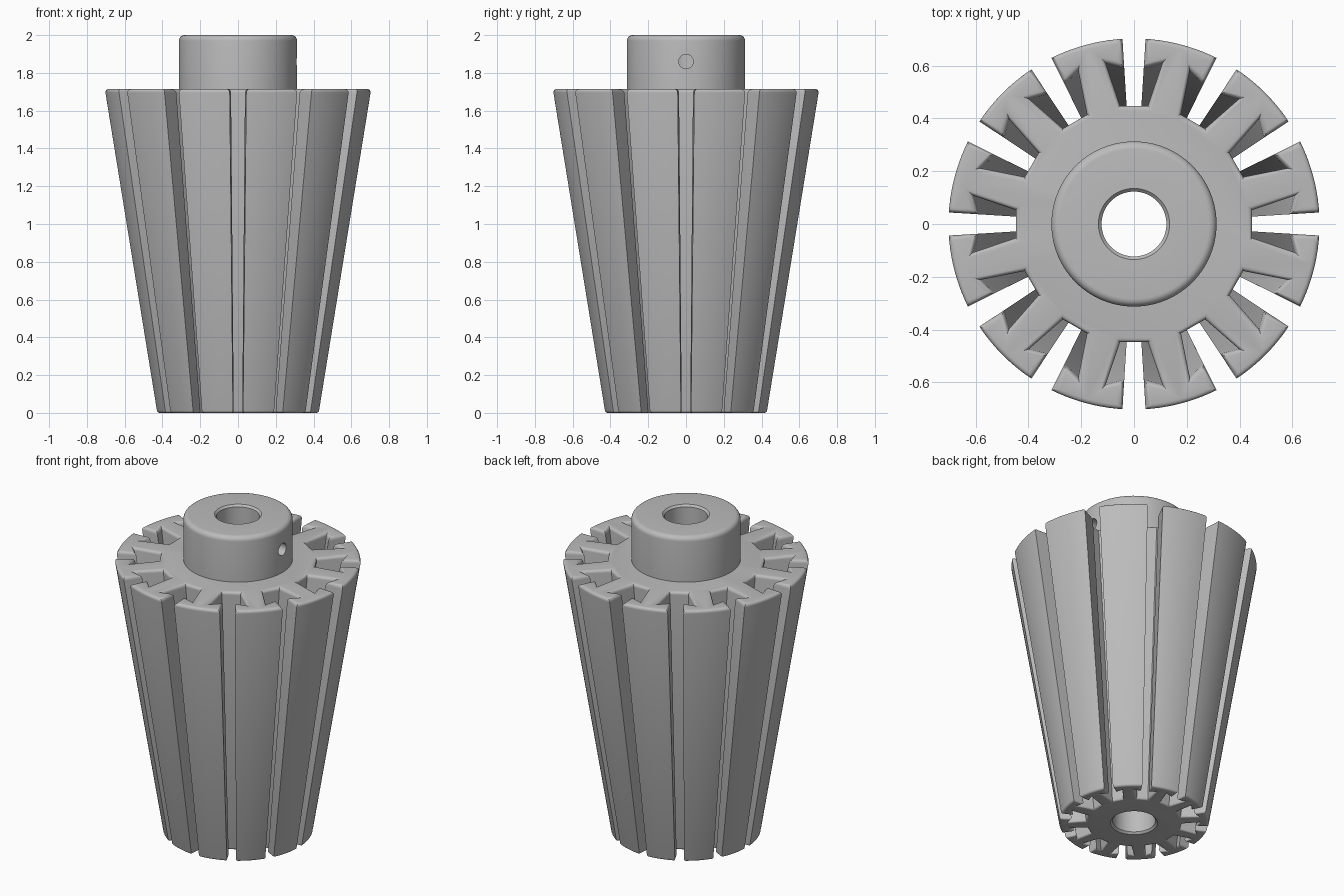
import bpy
import bmesh
from math import sin, cos, pi, radians, atan2, hypot
from mathutils import Matrix

TEETH = 12
TOP_Z = 1.715      # height of the tapered body
TAPER = 0.606      # lower section size relative to the upper one

if "Cube" in bpy.data.objects:
    bpy.data.objects.remove(bpy.data.objects["Cube"])

steel = bpy.data.materials.new("grey_steel")
steel.use_nodes = True
steel.diffuse_color = (0.5, 0.5, 0.5, 1)
steel.node_tree.nodes["Principled BSDF"].inputs["Base Color"].default_value = (0.5, 0.5, 0.5, 1)


def finish(bm, name):
    bmesh.ops.recalc_face_normals(bm, faces=bm.faces)
    mesh = bpy.data.meshes.new(name)
    bm.to_mesh(mesh)
    bm.free()
    mesh.materials.append(steel)
    obj = bpy.data.objects.new(name, mesh)
    bpy.context.collection.objects.link(obj)
    return obj


def lathe(name, profile, steps=96):
    """Spin a (radius, z) profile that starts and ends on the z axis."""
    bm = bmesh.new()
    verts = [bm.verts.new((r, 0, z)) for r, z in profile]
    edges = [bm.edges.new(pair) for pair in zip(verts, verts[1:])]
    bmesh.ops.spin(bm, geom=verts + edges, cent=(0, 0, 0), axis=(0, 0, 1),
                   angle=2 * pi, steps=steps)
    bmesh.ops.remove_doubles(bm, verts=bm.verts, dist=1e-5)
    return finish(bm, name)


def select_only(obj):
    bpy.ops.object.select_all(action='DESELECT')
    obj.select_set(True)
    bpy.context.view_layer.objects.active = obj


def cut(obj, cutter):
    mod = obj.modifiers.new("cut", 'BOOLEAN')
    mod.operation = 'DIFFERENCE'
    mod.solver = 'EXACT'
    mod.object = cutter
    select_only(obj)
    bpy.ops.object.modifier_apply(modifier=mod.name)


def tooth_section():
    """Outline of one T-shaped tooth, from slot centre to slot centre."""
    # Half of a slot: (sideways, radial) from its centre line outwards
    half_slot = [(0.053, 0.45), (0.108, 0.612), (0.037, 0.592), (0.044, 0.705)]
    half = [(hypot(x, y), atan2(x, y)) for x, y in half_slot]
    pitch = 2 * pi / TEETH
    start, end = half[-1][1], pitch - half[-1][1]
    arc = [(half[-1][0], start + (end - start) * i / 10) for i in range(1, 10)]
    return half + arc + [(r, pitch - a) for r, a in reversed(half)]


# Tapered slotted body: upper and lower sections joined by ruled walls
bm = bmesh.new()
outline = [(r, a + k * 2 * pi / TEETH) for k in range(TEETH) for r, a in tooth_section()]
low, high = [[bm.verts.new((r * s * cos(a), r * s * sin(a), z)) for r, a in outline]
             for s, z in ((TAPER, 0), (1, TOP_Z))]
for i in range(len(outline)):
    j = (i + 1) % len(outline)
    bm.faces.new((low[i], low[j], high[j], high[i]))
caps = [bm.faces.new(low), bm.faces.new(high)]
bmesh.ops.recalc_face_normals(bm, faces=bm.faces)
# Rounded rims, smaller at the narrow end
for cap, size in zip(caps, (0.012, 0.02)):
    bmesh.ops.bevel(bm, geom=list(cap.edges), offset=size, segments=4,
                    profile=0.5, affect='EDGES')
body = finish(bm, "slotted_body")

# Hub with a rounded top rim
R, H, F = 0.313, 2.0, 0.03
rim = [(R - F + F * cos(t), H - F + F * sin(t)) for t in (radians(15 * i) for i in range(7))]
hub = lathe("hub", [(0, TOP_Z - 0.005), (R, TOP_Z - 0.005)] + rim + [(0, H)])

# Shaft bore with chamfered mouths
bore = lathe("bore_cutter", [(0, -0.1), (0.235, -0.1), (0.123, 0.012),
                             (0.123, H - 0.012), (0.235, H + 0.1), (0, H + 0.1)])
# Set screw hole through the +x wall of the hub
screw = lathe("screw_cutter", [(0, 0), (0.038, 0), (0.038, 0.5), (0, 0.5)], 32)
screw.data.transform(Matrix.Translation((0, 0, 1.86)) @ Matrix.Rotation(pi / 2, 4, 'Y'))

cut(body, bore)
cut(hub, bore)
cut(hub, screw)
for cutter in (bore, screw):
    bpy.data.objects.remove(cutter)

for obj in (body, hub):
    select_only(obj)
    bpy.ops.object.shade_smooth_by_angle(angle=radians(32))
